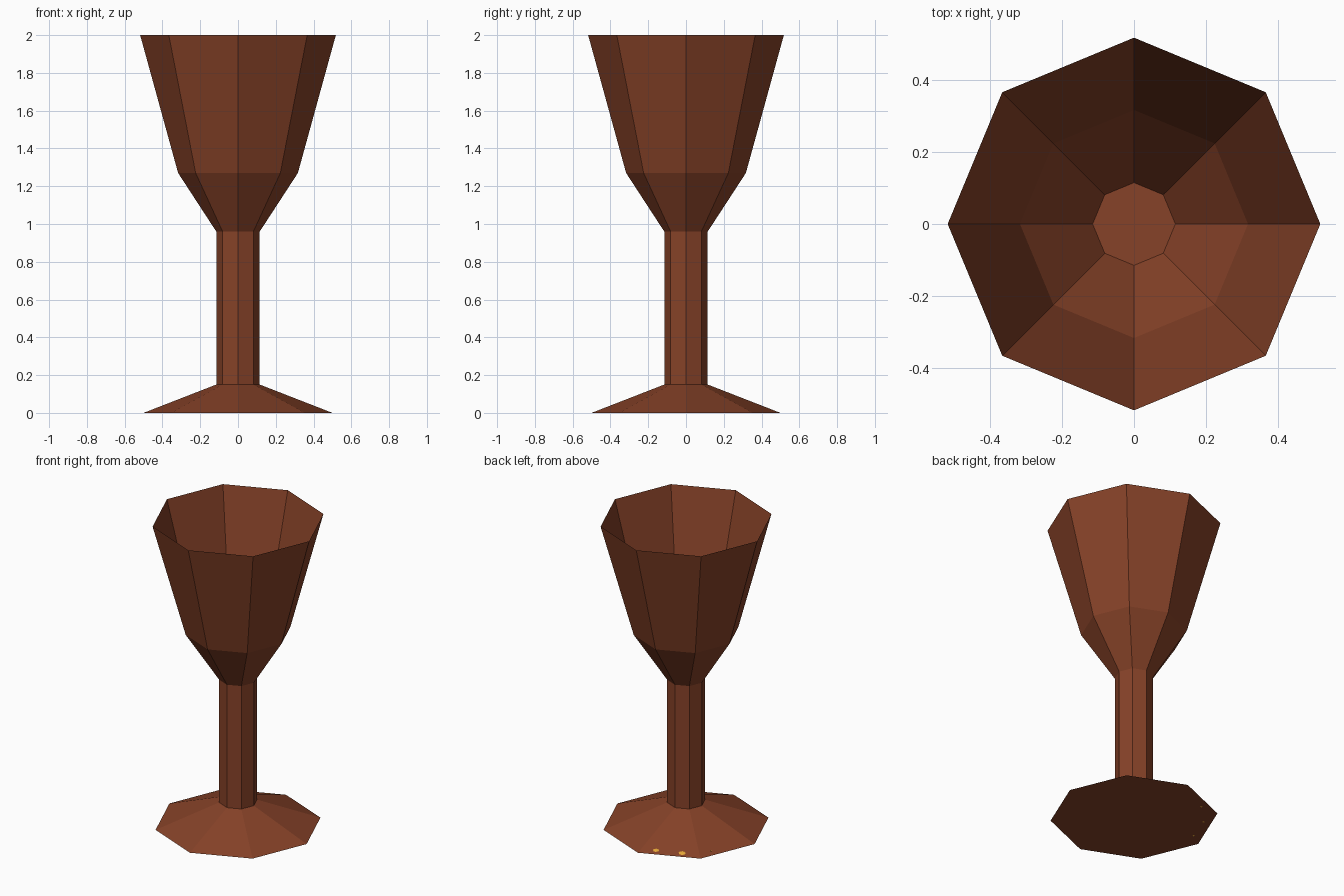
import bpy, bmesh, math

if "Cube" in bpy.data.objects:
    bpy.data.objects.remove(bpy.data.objects["Cube"])

SIDES = 8


def material(name, rgb):
    m = bpy.data.materials.new(name)
    m.diffuse_color = (*rgb, 1.0)
    m.use_nodes = True
    m.node_tree.nodes["Principled BSDF"].inputs["Base Color"].default_value = m.diffuse_color
    return m


brown = material("brown", (0.238, 0.054, 0.021))
gold = material("gold", (0.78, 0.38, 0.04))


def finish(name, bm, mat):
    me = bpy.data.meshes.new(name)
    bm.to_mesh(me)
    bm.free()
    me.materials.append(mat)
    ob = bpy.data.objects.new(name, me)
    bpy.context.collection.objects.link(ob)
    return ob


def lathe(name, profile, cap_start=False):
    """Eight-sided flat shell from (radius, height) points, bottom to top."""
    bm = bmesh.new()
    rings = []
    for r, z in profile:
        rings.append([bm.verts.new((r * math.cos(2 * math.pi * i / SIDES),
                                    r * math.sin(2 * math.pi * i / SIDES), z))
                      for i in range(SIDES)])
    for a, b in zip(rings, rings[1:]):
        for i in range(SIDES):
            j = (i + 1) % SIDES
            bm.faces.new((a[i], a[j], b[j], b[i]))
    if cap_start:
        bm.faces.new(rings[0][::-1])
    return finish(name, bm, brown)


# Main parts: sloped foot, straight stem, open thin-walled bowl
lathe("foot", [(0.5, 0.0), (0.115, 0.15)], cap_start=True)
lathe("stem", [(0.115, 0.15), (0.115, 0.96)])
lathe("bowl", [(0.115, 0.96), (0.317, 1.27), (0.518, 2.0)], cap_start=True)


def fleck(name, az, r, size, on_top):
    """Tiny gold fleck lying flush on the top or underside of the foot."""
    bm = bmesh.new()
    bmesh.ops.create_uvsphere(bm, u_segments=8, v_segments=4, radius=1)
    ob = finish(name, bm, gold)
    c = math.cos(math.pi / SIDES)
    mid = (math.floor(az / 45) + 0.5) * 45
    run = (0.5 - 0.115) * c
    rho = r * math.cos(math.radians(az - mid))
    z = 0.15 * (0.5 * c - rho) / run if on_top else 0.0
    a = math.radians(az)
    ob.location = (r * math.cos(a), r * math.sin(a), z)
    tilt = math.atan2(0.15, run) if on_top else 0.0
    ob.rotation_euler = (0, tilt, math.radians(mid))
    ob.scale = (size * 0.7, size, 0.003 if on_top else 0.001)


# Gold flecks showing at the back left of the foot
for i, (az, size) in enumerate([(101, 0.019), (122, 0.022), (145, 0.005)]):
    fleck(f"top_fleck_{i + 1}", az, 0.44, size, True)
for i, az in enumerate([123, 148, 172]):
    fleck(f"under_fleck_{i + 1}", az, 0.42, 0.009, False)
